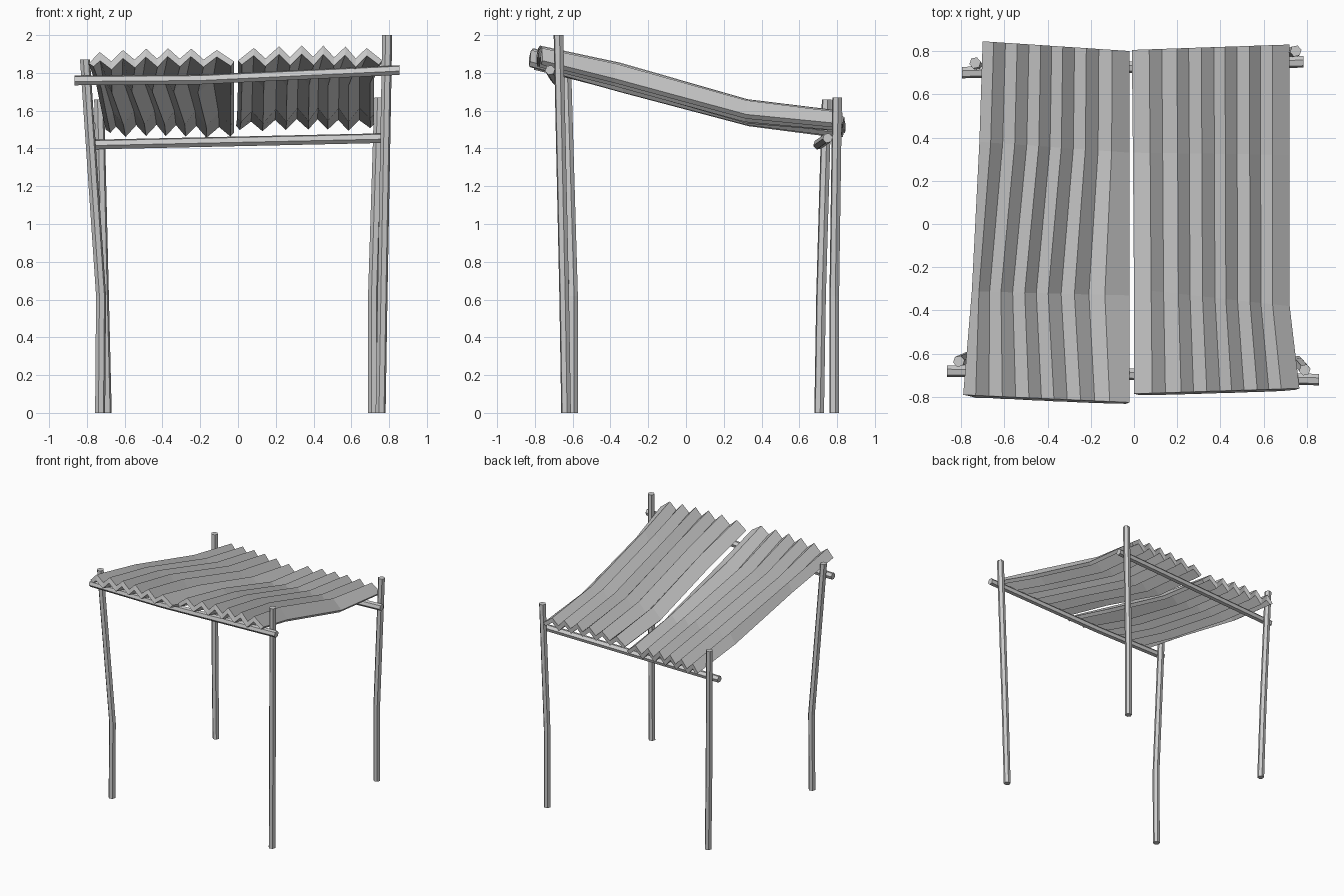
import bpy, bmesh, math
from mathutils import Vector

if "Cube" in bpy.data.objects:
    bpy.data.objects.remove(bpy.data.objects["Cube"])


def make_object(name, bm):
    bmesh.ops.recalc_face_normals(bm, faces=bm.faces)
    me = bpy.data.meshes.new(name)
    bm.to_mesh(me)
    bm.free()
    ob = bpy.data.objects.new(name, me)
    bpy.context.collection.objects.link(ob)
    return ob


def pole(name, path, radius, sides=6, side_axis=(1, 0, 0), flat=False):
    """Faceted pole along a bent path; flat keeps ring planes square to side_axis."""
    bm = bmesh.new()
    u = Vector(side_axis)
    v = Vector((0, 1, 0)) if not flat else Vector((0, 0, 1))
    rings = []
    for p in path:
        ring = []
        for i in range(sides):
            a = 2 * math.pi * i / sides + 0.2
            ring.append(bm.verts.new(Vector(p) + radius * (u * math.cos(a) + v * math.sin(a))))
        rings.append(ring)
    for a, b in zip(rings, rings[1:]):
        for i in range(sides):
            j = (i + 1) % sides
            bm.faces.new((a[i], a[j], b[j], b[i]))
    bm.faces.new(rings[0])
    bm.faces.new(rings[-1])
    return make_object(name, bm)


def sheet(name, fractions, stations, crown):
    """Zigzag roof sheet. Station: x left, x right, y left, y right,
    valley z left, valley z right, ridge height, sideways shift of the inner folds."""
    bm = bmesh.new()
    rows = []
    for x0, x1, y0, y1, z0, z1, amp, shift in stations:
        row = []
        for i, f in enumerate(fractions):
            x = x0 + (x1 - x0) * f + shift * math.sin(math.pi * f) ** 0.5
            y = y0 + (y1 - y0) * f
            z = z0 + (z1 - z0) * f + crown * math.sin(math.pi * f) + amp * (i % 2)
            row.append(bm.verts.new((x, y, z)))
        rows.append(row)
    for a, b in zip(rows, rows[1:]):
        for i in range(len(a) - 1):
            bm.faces.new((a[i], a[i + 1], b[i + 1], b[i]))
    ob = make_object(name, bm)
    # make the top surface face up, then thicken downwards
    if ob.data.polygons[0].normal.z < 0:
        ob.data.flip_normals()
    mod = ob.modifiers.new("thickness", 'SOLIDIFY')
    mod.thickness = 0.03
    mod.offset = -1
    mod.use_even_offset = True
    return ob


# four uneven corner posts
R = 0.027
pole("front_left_post", [(-0.73, -0.598, 0), (-0.725, -0.598, 0.62), (-0.81, -0.635, 1.87)], R)
pole("front_right_post", [(0.755, -0.635, 0), (0.765, -0.645, 0.62), (0.79, -0.675, 2.0)], R)
pole("back_left_post", [(-0.695, 0.705, 0), (-0.71, 0.715, 0.62), (-0.735, 0.745, 1.66)], R)
pole("back_right_post", [(0.715, 0.785, 0), (0.715, 0.785, 0.62), (0.748, 0.80, 1.67)], R)

# cross beams carrying the roof
pole("front_beam", [(-0.865, -0.68, 1.76), (-0.2, -0.69, 1.765), (0.855, -0.72, 1.815)],
     0.027, side_axis=(0, 1, 0), flat=True)
pole("back_beam", [(-0.795, 0.70, 1.42), (0.785, 0.75, 1.455)],
     0.027, side_axis=(0, 1, 0), flat=True)

# two corrugated roof sheets
sheet("left_roof_sheet",
      [0, .075, .155, .235, .315, .395, .47, .545, .625, .705, .79, .88, 1],
      [(-0.79, -0.02, -0.79, -0.825, 1.85, 1.86, 0.055, 0.0),
       (-0.75, -0.02, -0.31, -0.33, 1.735, 1.72, 0.075, -0.045),
       (-0.715, -0.02, 0.38, 0.33, 1.565, 1.545, 0.075, 0.0),
       (-0.70, -0.02, 0.845, 0.80, 1.50, 1.485, 0.06, 0.0)], 0.02)
sheet("right_roof_sheet",
      [0, .11, .19, .285, .36, .44, .52, .59, .665, .745, .815, .89, 1],
      [(0.0, 0.765, -0.785, -0.76, 1.865, 1.865, 0.06, 0.0),
       (0.0, 0.72, -0.30, -0.38, 1.745, 1.77, 0.075, 0.0),
       (-0.005, 0.72, 0.33, 0.32, 1.56, 1.58, 0.07, 0.0),
       (-0.01, 0.72, 0.805, 0.83, 1.52, 1.53, 0.055, 0.0)], 0.02)
